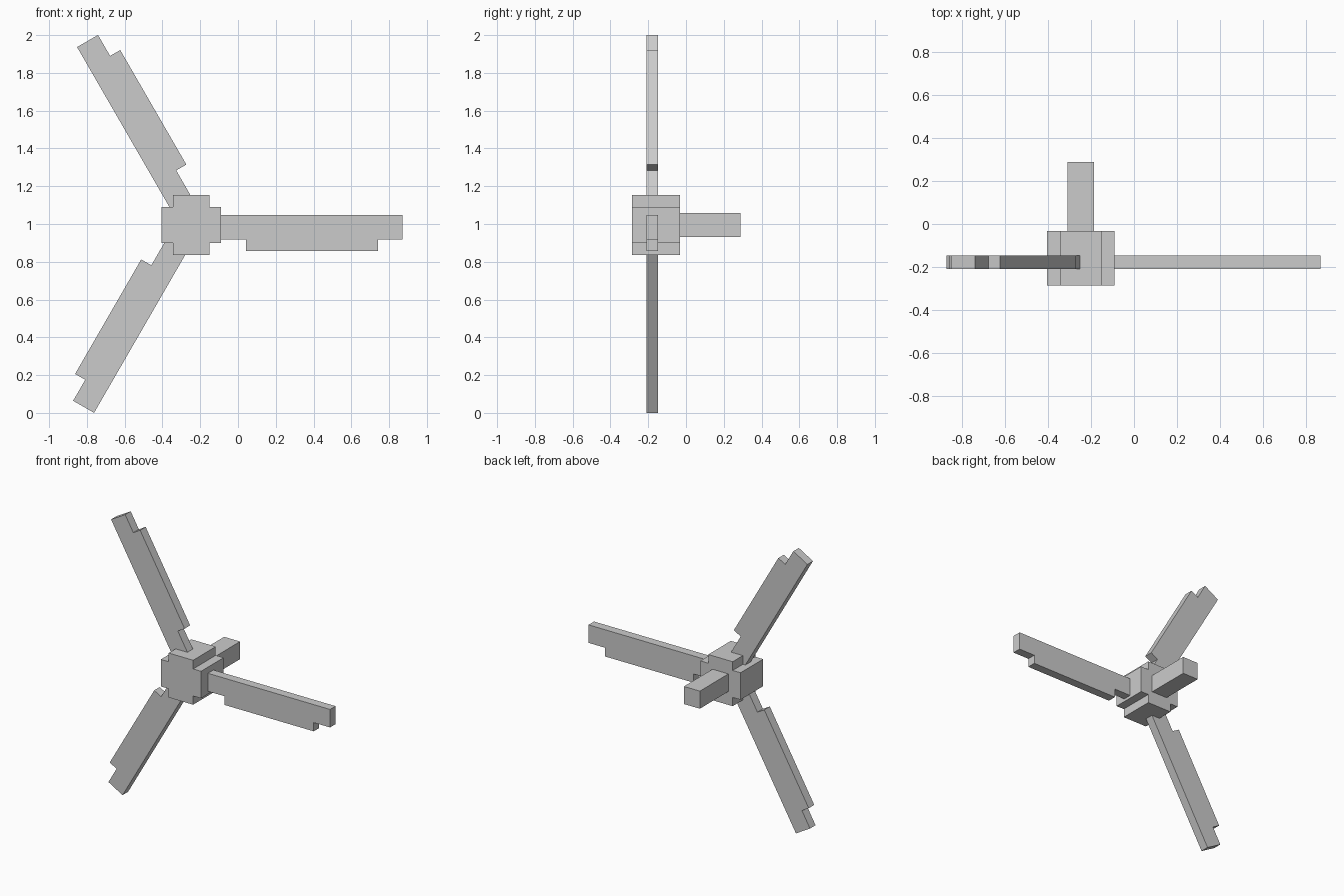
import bpy, bmesh, math
from mathutils import Matrix

if "Cube" in bpy.data.objects:
    bpy.data.objects.remove(bpy.data.objects["Cube"])

CENTER_X, CENTER_Z = -0.248, 0.9945


def extrude_profile(name, points, y0, y1, angle=0.0):
    """Extrude an (x, z) outline along y, then spin it around the hub axis."""
    bm = bmesh.new()
    face = bm.faces.new([bm.verts.new((x, y0, z)) for x, z in points])
    ext = bmesh.ops.extrude_face_region(bm, geom=[face])
    verts = [g for g in ext["geom"] if isinstance(g, bmesh.types.BMVert)]
    bmesh.ops.translate(bm, verts=verts, vec=(0, y1 - y0, 0))
    bmesh.ops.recalc_face_normals(bm, faces=bm.faces)
    bm.transform(Matrix.Rotation(-angle, 4, 'Y'))
    mesh = bpy.data.meshes.new(name)
    bm.to_mesh(mesh)
    bm.free()
    obj = bpy.data.objects.new(name, mesh)
    obj.location = (CENTER_X, 0, CENTER_Z)
    bpy.context.collection.objects.link(obj)
    return obj


# Hub: stepped block with notched corners
a, b = 0.158, 0.096
hub = [(a, -b), (a, b), (b, b), (b, a), (-b, a), (-b, b),
       (-a, b), (-a, -b), (-b, -b), (-b, -a), (b, -a), (b, -b)]
extrude_profile("hub", hub, -0.287, -0.033)

# Rear shaft
s = 0.0625
extrude_profile("rear_shaft", [(-s, -s), (s, -s), (s, s), (-s, s)], -0.034, 0.288)

# Three blades, each with a wider trailing section
blade = [(0.1, 0.052), (0.1, -0.076), (0.29, -0.076), (0.29, -0.138),
         (0.99, -0.138), (0.99, -0.076), (1.118, -0.076), (1.118, 0.052)]
for i in range(3):
    extrude_profile(f"blade_{i + 1}", blade, -0.209, -0.147, math.radians(120 * i))
